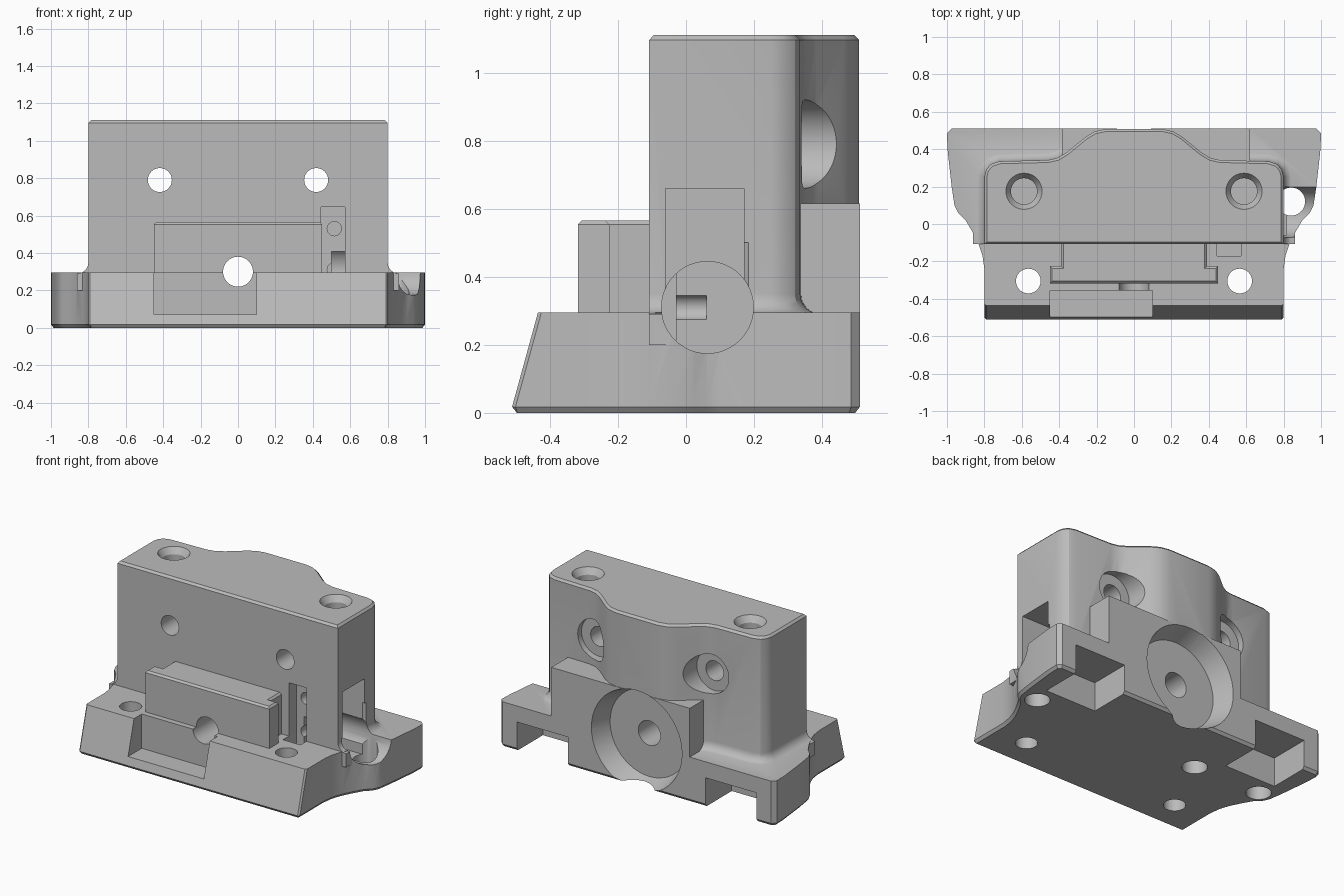
import bpy, bmesh, math
from mathutils import Vector, Matrix

if "Cube" in bpy.data.objects:
    bpy.data.objects.remove(bpy.data.objects["Cube"], do_unlink=True)

grey = bpy.data.materials.new("plain_grey")
grey.use_nodes = True
grey.diffuse_color = (0.5, 0.5, 0.5, 1)
grey.node_tree.nodes["Principled BSDF"].inputs["Base Color"].default_value = (0.5, 0.5, 0.5, 1)


def finish(name, bm):
    bmesh.ops.recalc_face_normals(bm, faces=bm.faces)
    mesh = bpy.data.meshes.new(name)
    bm.to_mesh(mesh)
    bm.free()
    mesh.materials.append(grey)
    ob = bpy.data.objects.new(name, mesh)
    bpy.context.collection.objects.link(ob)
    return ob


def mirrored(half):
    """Close a right-hand outline (front to back) by mirroring it in x."""
    return half + [(-x, y) for x, y in reversed(half)]


def offset(outline, d):
    """Move a counter-clockwise outline outward by d."""
    pts = [Vector(p) for p in outline]
    out = []
    for i, p in enumerate(pts):
        a = (p - pts[i - 1]).normalized()
        b = (pts[(i + 1) % len(pts)] - p).normalized()
        na, nb = Vector((a.y, -a.x)), Vector((b.y, -b.x))
        out.append(p + (na + nb) * d / (1 + na.dot(nb)))
    return out


def loft(name, outline, levels, rule=None):
    """Stack offset copies of an outline; levels are (z, offset)."""
    bm = bmesh.new()
    rings = []
    for z, d in levels:
        ring = [Vector((p.x, p.y, z)) for p in offset(outline, d)]
        rings.append([bm.verts.new(rule(v) if rule else v) for v in ring])
    for low, high in zip(rings, rings[1:]):
        for i in range(len(low)):
            bm.faces.new((low[i - 1], low[i], high[i], high[i - 1]))
    bm.faces.new(rings[0])
    bm.faces.new(rings[-1])
    return finish(name, bm)


def box(name, x, y, z):
    bm = bmesh.new()
    bmesh.ops.create_cube(bm, size=1)
    for v in bm.verts:
        v.co = Vector([r[0] if c < 0 else r[1] for c, r in zip(v.co, (x, y, z))])
    return finish(name, bm)


def bore(name, axis, centre, start, end, r1, r2=None):
    """Round cutter along an axis; centre holds the other two coordinates."""
    bm = bmesh.new()
    bmesh.ops.create_cone(bm, cap_ends=True, segments=48, radius1=r1,
                          radius2=r2 or r1, depth=end - start)
    turn = {"x": Matrix.Rotation(math.pi / 2, 3, "Y"),
            "y": Matrix.Rotation(-math.pi / 2, 3, "X"),
            "z": Matrix.Identity(3)}[axis]
    pos = list(centre)
    pos.insert("xyz".index(axis), (start + end) / 2)
    for v in bm.verts:
        v.co = turn @ v.co + Vector(pos)
    return finish(name, bm)


def combine(target, other, operation="DIFFERENCE"):
    mod = target.modifiers.new(other.name, "BOOLEAN")
    mod.operation, mod.solver, mod.object = operation, "EXACT", other
    bpy.context.view_layer.objects.active = target
    bpy.ops.object.modifier_apply(modifier=mod.name)
    bpy.data.objects.remove(other, do_unlink=True)


# Flanged base with sloping front
def slope_front(v):
    if v.y < -0.4 and v.z < 0.1:
        v.y -= 0.076
    return v


base_outline = mirrored([(0.79, -0.435), (0.8, -0.425), (0.8, -0.24), (0.81, -0.17),
                         (0.83, -0.11), (0.865, -0.04), (0.9, 0.02), (0.94, 0.06),
                         (0.96, 0.1), (0.975, 0.2), (0.997, 0.4), (1, 0.485), (0.975, 0.511)])
body = loft("housing_body", base_outline,
            [(0, -0.014), (0.018, 0), (0.295, 0)], slope_front)


# Upright column, filleted into the base at sides and back
def trim(v):
    return Vector((v.x, min(max(v.y, -0.108), 0.509), v.z))


column_outline = mirrored([(0.8, -0.108), (0.8, 0.25), (0.79, 0.29), (0.765, 0.32),
                           (0.72, 0.335), (0.46, 0.342), (0.41, 0.353), (0.36, 0.383),
                           (0.26, 0.465), (0.21, 0.495), (0.15, 0.508)])
fillet = [(0.29 + 0.06 * (1 - math.cos(a)), 0.06 * (1 - math.sin(a)))
          for a in [math.radians(15 * k) for k in range(7)]]
column = loft("column", column_outline,
              [(0.2, 0.06)] + fillet + [(1.096, 0), (1.11, -0.013)], trim)
combine(body, column, "UNION")

# Rear block and T-shaped front rail
combine(body, box("rear_block", (-0.385, 0.62), (0.25, 0.511), (0.1, 0.615)), "UNION")
rail_outline = mirrored([(0.45, -0.318), (0.45, -0.225), (0.39, -0.225), (0.39, -0.05)])
combine(body, loft("front_rail", rail_outline, [(0.2, 0), (0.553, 0), (0.565, -0.012)]), "UNION")

# Cuts shared by both sides
for s in (-1, 1):
    cuts = [
        bore("cross_hole", "y", (s * 0.418, 0.79), -0.3, 0.7, 0.064),
        bore("cross_counterbore", "y", (s * 0.418, 0.79), 0.3, 0.7, 0.13),
        bore("top_hole", "z", (s * 0.588, 0.175), 0.68, 1.2, 0.07),
        bore("top_countersink", "z", (s * 0.588, 0.175), 1.07, 1.13, 0.07, 0.11),
        bore("front_bolt_hole", "z", (s * 0.565, -0.305), -0.1, 0.4, 0.066),
        box("under_pocket", sorted((s * 0.5, s * 0.87)), (0.24, 0.6), (-0.1, 0.19)),
    ]
    for cut in cuts:
        combine(body, cut)

# Central bore, rear dished recess and front pocket
single_cuts = [
    bore("central_hole", "y", (0, 0.3), -0.7, 0.7, 0.08),
    bore("rear_recess", "y", (0, 0.3), 0.38, 0.53, 0.285, 0.335),
    box("front_pocket", (-0.45, 0.1), (-0.7, -0.355), (0.07, 0.5)),
    # Side window, rod bore and front slot
    box("side_window", (0.575, 0.815), (-0.06, 0.17), (0.16, 0.66)),
    bore("rod_bore", "x", (0.063, 0.31), 0.5, 1.2, 0.135),
    box("front_slot", (0.445, 0.572), (-0.17, -0.03), (0.2, 0.645)),
    bore("slot_upper_hole", "y", (0.515, 0.53), -0.1, 0.06, 0.038),
    bore("slot_lower_hole", "y", (0.515, 0.31), -0.1, 0.06, 0.038),
    # Underside bolt holes
    bore("flange_hole", "z", (0.84, 0.12), -0.1, 0.5, 0.075),
    bore("flange_blind_hole", "z", (-0.85, 0.12), -0.1, 0.2, 0.075),
    bore("inner_blind_hole", "z", (-0.37, 0.11), -0.1, 0.2, 0.075),
]
for cut in single_cuts:
    combine(body, cut)

bpy.ops.object.select_all(action="DESELECT")
body.select_set(True)
bpy.context.view_layer.objects.active = body
bpy.ops.object.shade_smooth_by_angle(angle=math.radians(28))
